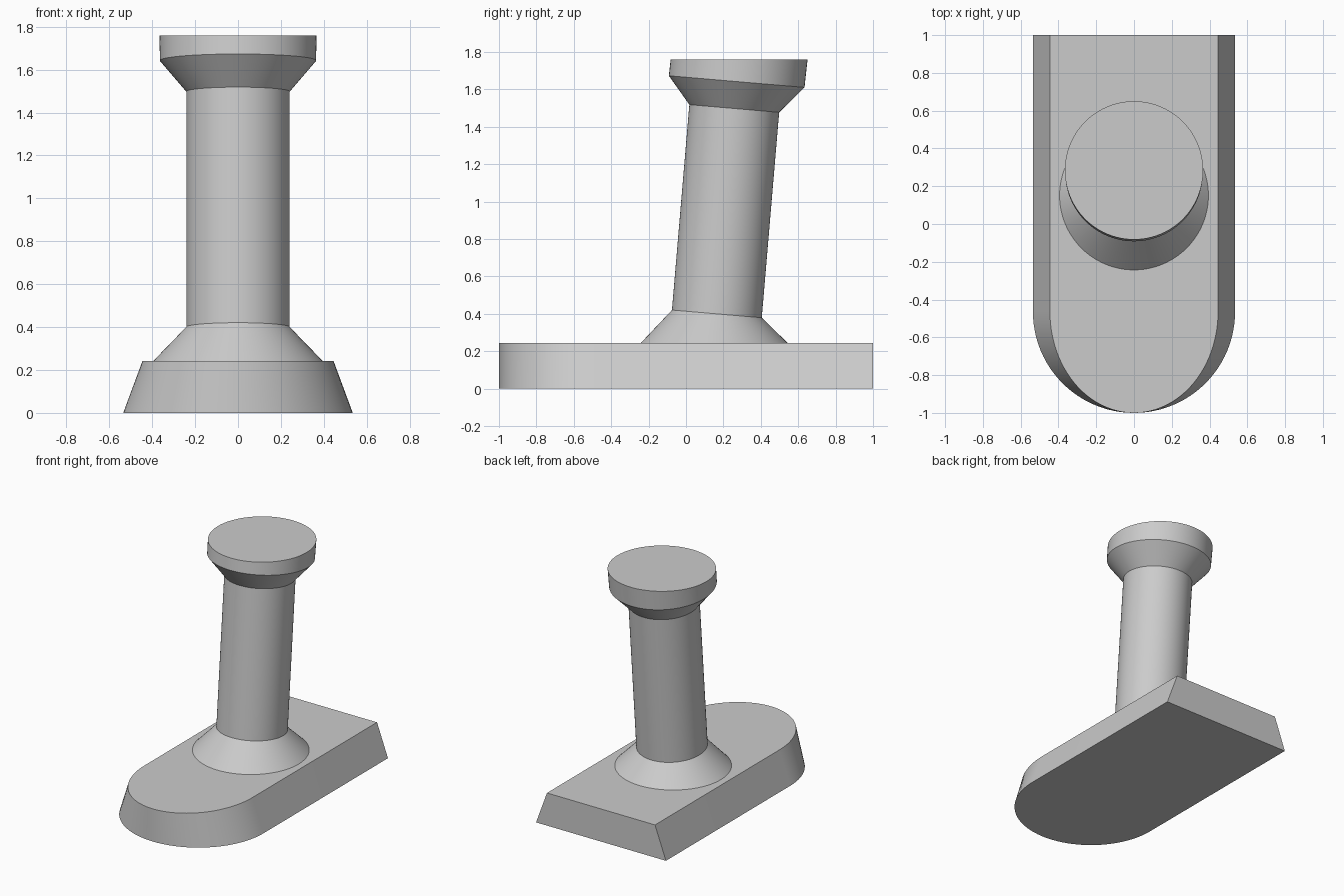
import bpy, bmesh, math
from mathutils import Matrix, Vector

cube = bpy.data.objects.get("Cube")
if cube:
    bpy.data.objects.remove(cube, do_unlink=True)

GREY = (0.6, 0.6, 0.6, 1.0)
grey = bpy.data.materials.new("plain grey")
grey.use_nodes = True
grey.diffuse_color = GREY
grey.node_tree.nodes["Principled BSDF"].inputs["Base Color"].default_value = GREY


def loft(name, rings):
    """Skin a stack of equal-count point rings and cap both ends."""
    bm = bmesh.new()
    loops = [[bm.verts.new(p) for p in ring] for ring in rings]
    n = len(loops[0])
    for low, high in zip(loops, loops[1:]):
        for i in range(n):
            j = (i + 1) % n
            bm.faces.new((low[i], low[j], high[j], high[i]))
    bm.faces.new(loops[0][::-1])
    bm.faces.new(loops[-1])
    bmesh.ops.recalc_face_normals(bm, faces=bm.faces)
    mesh = bpy.data.meshes.new(name)
    bm.to_mesh(mesh)
    bm.free()
    mesh.materials.append(grey)
    obj = bpy.data.objects.new(name, mesh)
    bpy.context.collection.objects.link(obj)
    bpy.ops.object.select_all(action='DESELECT')
    obj.select_set(True)
    bpy.context.view_layer.objects.active = obj
    bpy.ops.object.shade_smooth_by_angle(angle=math.radians(25))
    return obj


def base_outline(half_width, z, depth=0.535, steps=48):
    """Square back end, rounded front end."""
    pts = [Vector((half_width, 1, z)), Vector((-half_width, 1, z))]
    for i in range(steps + 1):
        a = math.pi + math.pi * i / steps
        pts.append(Vector((half_width * math.cos(a),
                           depth - 1 + depth * math.sin(a), z)))
    return pts


def circle(radius, y, z, tilt=0.0, steps=96):
    """Circle leaning backwards by the tilt angle."""
    lean = Matrix.Rotation(-tilt, 3, 'X')
    centre = Vector((0, y, z))
    angles = [math.tau * i / steps for i in range(steps)]
    return [centre + lean @ Vector((radius * math.cos(a), radius * math.sin(a), 0))
            for a in angles]


# Base plate with sides that slope inwards
BASE_TOP = 0.243
loft("base_plate", [base_outline(0.535, 0), base_outline(0.445, BASE_TOP)])

# Leaning post: level foot, flare, shaft, flared head, level top
TILT = math.radians(4.9)
loft("leaning_post", [
    circle(0.394, 0.151, BASE_TOP),
    circle(0.241, 0.165, 0.40, TILT),
    circle(0.241, 0.258, 1.498, TILT),
    circle(0.364, 0.271, 1.642, TILT),
    circle(0.366, 0.284, 1.76),
])
